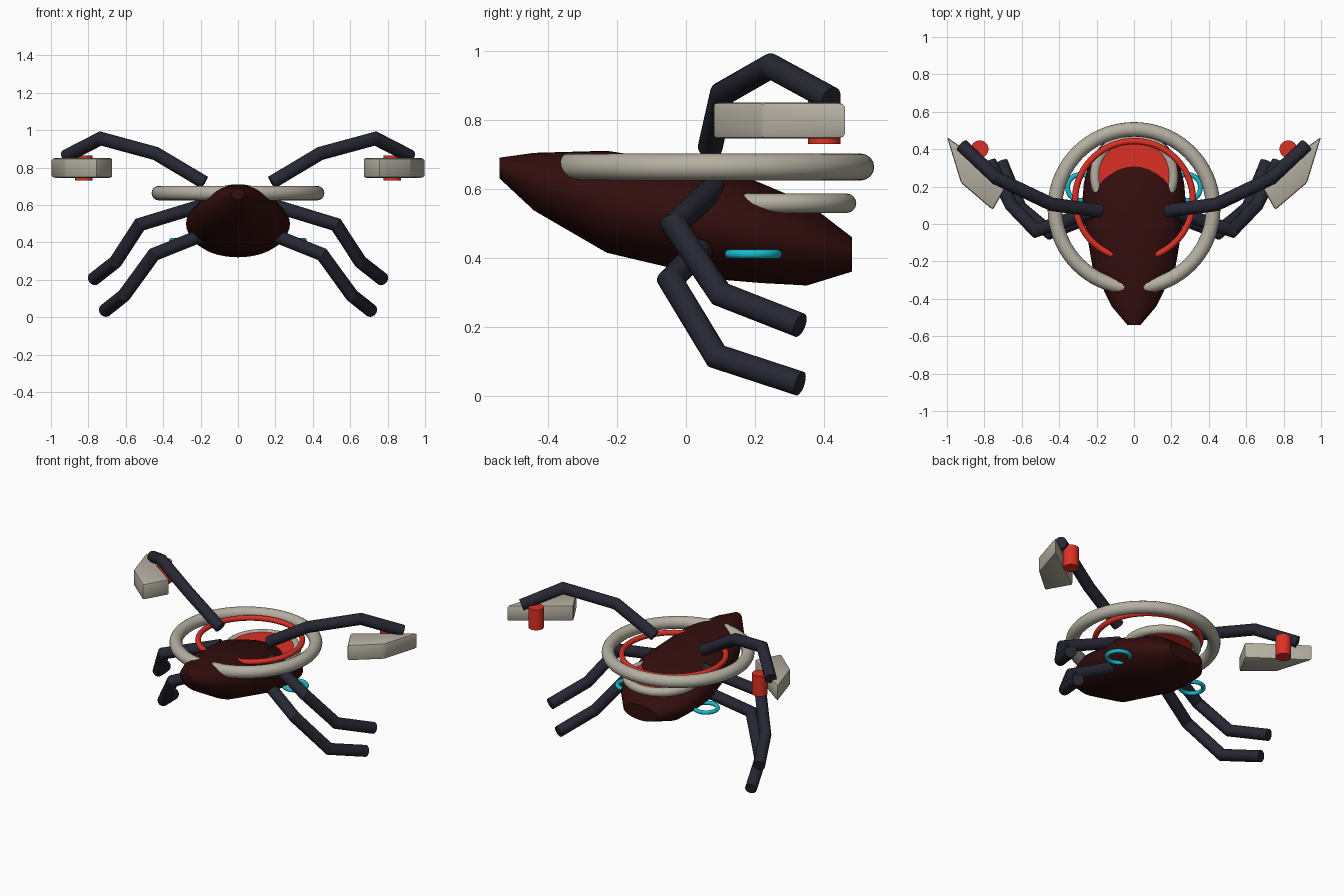
import bpy, bmesh, math
from mathutils import Vector

if "Cube" in bpy.data.objects:
    bpy.data.objects.remove(bpy.data.objects["Cube"])


def material(name, rgb):
    m = bpy.data.materials.new(name)
    m.diffuse_color = (*rgb, 1)
    m.use_nodes = True
    m.node_tree.nodes["Principled BSDF"].inputs["Base Color"].default_value = m.diffuse_color
    return m


MAROON = material("dark maroon", (0.032, 0.004, 0.004))
NAVY = material("dark navy", (0.020, 0.020, 0.034))
GREY = material("warm grey", (0.46, 0.43, 0.36))
RED = material("bright red", (0.72, 0.03, 0.018))
CYAN = material("cyan", (0.008, 0.50, 0.62))


def finish(obj, name, mat, angle=35):
    obj.name = name
    obj.data.materials.clear()
    obj.data.materials.append(mat)
    bpy.ops.object.select_all(action='DESELECT')
    obj.select_set(True)
    bpy.context.view_layer.objects.active = obj
    bpy.ops.object.shade_smooth_by_angle(angle=math.radians(angle))
    return obj


def from_bmesh(bm, name, mat, angle=35):
    bmesh.ops.recalc_face_normals(bm, faces=bm.faces)
    me = bpy.data.meshes.new(name)
    bm.to_mesh(me)
    bm.free()
    obj = bpy.data.objects.new(name, me)
    bpy.context.collection.objects.link(obj)
    return finish(obj, name, mat, angle)


def ring(name, loc, major, minor, mat):
    bpy.ops.mesh.primitive_torus_add(location=loc, major_radius=major, minor_radius=minor,
                                     major_segments=72, minor_segments=16)
    finish(bpy.context.object, name, mat, 60)


def cylinder(name, loc, radius, depth, mat):
    bpy.ops.mesh.primitive_cylinder_add(vertices=48, location=loc, radius=radius, depth=depth)
    finish(bpy.context.object, name, mat)


def limb(name, points, radius, side):
    # round tube with mitred joints and flat ends
    pts = [Vector((x * side, y, z)) for x, y, z in points]
    n = 20
    bm = bmesh.new()
    loops = []
    for i, p in enumerate(pts):
        d_in = (p - pts[i - 1]).normalized() if i else (pts[1] - p).normalized()
        d_out = (pts[i + 1] - p).normalized() if i < len(pts) - 1 else d_in
        plane = (d_in + d_out).normalized()
        u = d_in.cross(Vector((0, 0, 1))).normalized() if not i else (u - d_in * u.dot(d_in)).normalized()
        v = d_in.cross(u)
        loop = []
        for k in range(n):
            a = 2 * math.pi * k / n
            o = (u * math.cos(a) + v * math.sin(a)) * radius
            o -= d_in * (o.dot(plane) / d_in.dot(plane))
            loop.append(bm.verts.new(p + o))
        loops.append(loop)
    skin(bm, loops)
    from_bmesh(bm, name, NAVY, 25)


def skin(bm, loops):
    n = len(loops[0])
    for a, b in zip(loops, loops[1:]):
        for k in range(n):
            bm.faces.new((a[k], a[(k + 1) % n], b[(k + 1) % n], b[k]))
    bm.faces.new(loops[0])
    bm.faces.new(loops[-1])


# body: elliptical sections along y (y, half width, bottom, top)
sections = [(-0.54, 0.035, 0.63, 0.69), (-0.44, 0.12, 0.537, 0.704), (-0.23, 0.222, 0.415, 0.71),
            (0.10, 0.278, 0.337, 0.66), (0.22, 0.268, 0.327, 0.615),
            (0.35, 0.235, 0.32, 0.56), (0.48, 0.125, 0.36, 0.46)]
bm = bmesh.new()
loops = []
for y, w, lo, hi in sections:
    loops.append([bm.verts.new((w * math.cos(t), y, (lo + hi) / 2 + (hi - lo) / 2 * math.sin(t)))
                  for t in (2 * math.pi * k / 40 for k in range(40))])
skin(bm, loops)
from_bmesh(bm, "body", MAROON, 45)

# rings around the body and the glowing rear disc
ring("large_ring", (0, 0.083, 0.663), 0.423, 0.039, GREY)
ring("inner_ring", (0, 0.128, 0.663), 0.315, 0.017, RED)
ring("rear_ring", (0, 0.257, 0.558), 0.208, 0.028, GREY)
cylinder("rear_disc", (0, 0.257, 0.563), 0.195, 0.03, RED)

limbs = {
    "upper_arm": [(0.18, 0.07, 0.72), (0.44, 0.105, 0.875), (0.735, 0.245, 0.955), (0.92, 0.42, 0.86)],
    "middle_leg": [(0.18, 0.08, 0.60), (0.525, -0.035, 0.495), (0.655, 0.10, 0.295), (0.77, 0.33, 0.205)],
    "lower_leg": [(0.15, 0.07, 0.455), (0.45, -0.045, 0.335), (0.61, 0.088, 0.115), (0.71, 0.33, 0.036)],
}
hand = [(1.0, 0.465), (0.925, 0.22), (0.755, 0.075), (0.668, 0.23)]

for side, tag in ((-1, "left"), (1, "right")):
    for part, pts in limbs.items():
        limb(f"{tag}_{part}", pts, 0.036, side)

    # hand plate
    bm = bmesh.new()
    skin(bm, [[bm.verts.new((x * side, y, z)) for x, y in hand] for z in (0.745, 0.85)])
    bmesh.ops.bevel(bm, geom=bm.edges[:], offset=0.012, segments=2, affect='EDGES', profile=0.5)
    from_bmesh(bm, f"{tag}_hand_plate", GREY)

    cylinder(f"{tag}_hand_emitter", (0.825 * side, 0.40, 0.797), 0.047, 0.135, RED)
    ring(f"{tag}_side_ring", (0.285 * side, 0.195, 0.411), 0.070, 0.013, CYAN)
